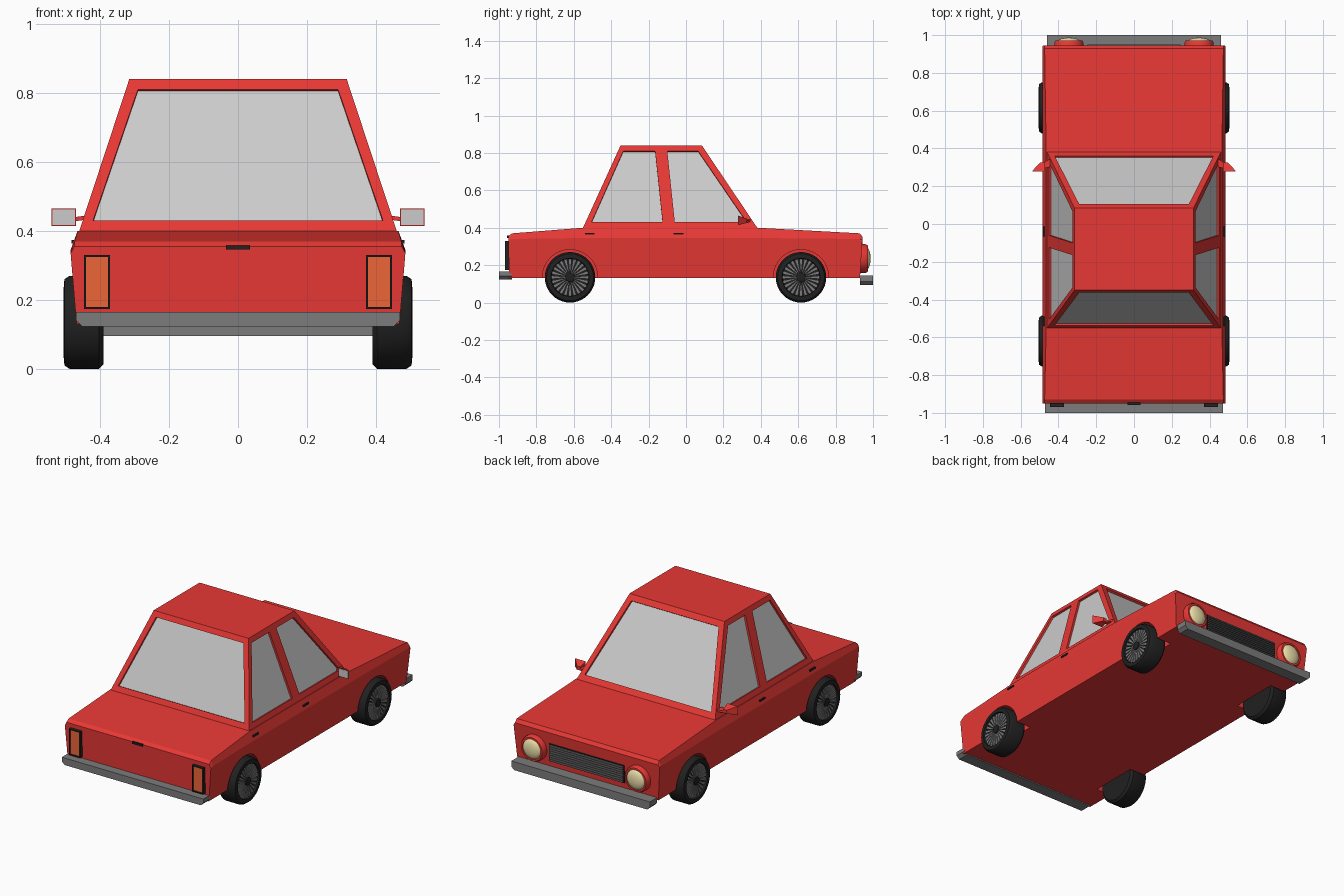
import bpy, bmesh
from math import sin, cos, pi
from mathutils import Vector as V

if "Cube" in bpy.data.objects:
    bpy.data.objects.remove(bpy.data.objects["Cube"])


def material(name, rgb):
    m = bpy.data.materials.new(name)
    m.diffuse_color = (*rgb, 1)
    m.use_nodes = True
    m.node_tree.nodes["Principled BSDF"].inputs["Base Color"].default_value = m.diffuse_color
    return m


RED = material("red_paint", (0.8, 0.04, 0.035))
BLACK = material("black_rubber", (0.015, 0.015, 0.015))
CREAM = material("lamp_lens", (0.85, 0.75, 0.4))
ORANGE = material("tail_lens", (0.85, 0.13, 0.04))
GREY = material("bumper_grey", (0.2, 0.2, 0.2))


def finish(bm, name, mat=None, smooth=False):
    bmesh.ops.remove_doubles(bm, verts=bm.verts, dist=1e-5)
    bmesh.ops.recalc_face_normals(bm, faces=bm.faces)
    me = bpy.data.meshes.new(name)
    bm.to_mesh(me)
    bm.free()
    ob = bpy.data.objects.new(name, me)
    bpy.context.collection.objects.link(ob)
    if mat:
        me.materials.append(mat)
    if smooth:
        bpy.ops.object.select_all(action='DESELECT')
        ob.select_set(True)
        bpy.context.view_layer.objects.active = ob
        bpy.ops.object.shade_smooth_by_angle(angle=0.6)
    return ob


def add_loft(bm, loops, caps=True):
    rings = [[bm.verts.new(p) for p in lp] for lp in loops]
    n = len(rings[0])
    for a, b in zip(rings, rings[1:]):
        for i in range(n):
            bm.faces.new((a[i], a[(i + 1) % n], b[(i + 1) % n], b[i]))
    if caps:
        bm.faces.new(rings[0])
        bm.faces.new(rings[-1])


def loft(name, loops, mat=None):
    bm = bmesh.new()
    add_loft(bm, loops)
    return finish(bm, name, mat)


def prism(name, pts, vec, mat=None):
    pts = [V(p) for p in pts]
    return loft(name, [pts, [p + V(vec) for p in pts]], mat)


def box(name, x, y, z, mat=None):
    return prism(name, [(x[0], y[0], z[0]), (x[1], y[0], z[0]), (x[1], y[0], z[1]),
                        (x[0], y[0], z[1])], (0, y[1] - y[0], 0), mat)


def lathe(name, profile, centre, axis, mat, n=40):
    """Revolve (distance, radius) pairs about a horizontal axis."""
    u, w = V(axis), V((0, 0, 1))
    v = w.cross(u)
    bm = bmesh.new()
    add_loft(bm, [[V(centre) + u * d + (v * cos(2 * pi * i / n) + w * sin(2 * pi * i / n)) * max(r, 1e-6)
                   for i in range(n)] for d, r in profile], caps=False)
    return finish(bm, name, mat, True)


def cut(ob, cutter):
    cutter.hide_render = True
    mod = ob.modifiers.new("cut", 'BOOLEAN')
    mod.object, mod.operation, mod.solver = cutter, 'DIFFERENCE', 'EXACT'
    bpy.context.view_layer.objects.active = ob
    bpy.ops.object.modifier_apply(modifier=mod.name)
    bpy.data.objects.remove(cutter)


# Lower body: cross-sections along y (y bottom, y belt, z belt, y top, z top, top half width)
def section(yb, ym, zm, yt, zt, xt):
    half = [(0.468, yb, 0.13), (0.485, ym, zm), (xt, yt, zt)]
    return half + [(-x, y, z) for x, y, z in reversed(half)]


body = loft("body", [section(-0.945, -0.95, 0.335, -0.95, 0.355, 0.474),
                     section(-0.93, -0.93, 0.34, -0.93, 0.37, 0.473),
                     section(-0.55, -0.55, 0.345, -0.55, 0.40, 0.465),
                     section(0.38, 0.38, 0.345, 0.38, 0.40, 0.465),
                     section(0.915, 0.93, 0.34, 0.93, 0.37, 0.473),
                     section(0.93, 0.943, 0.335, 0.945, 0.35, 0.474)], RED)

# Cabin
cabin = loft("cabin", [[(-x, y0, z), (x, y0, z), (x, y1, z), (-x, y1, z)] for x, y0, y1, z in
                       ((0.461, -0.552, 0.383, 0.397), (0.315, -0.35, 0.085, 0.84))], RED)


# Recessed windows
def window(name, pts):
    pts = [V(p) for p in pts]
    n = (pts[1] - pts[0]).cross(pts[2] - pts[0]).normalized()
    if n.dot(pts[0] - V((0, -0.1, 0.4))) < 0:
        n = -n
    cut(cabin, prism("window_cutter", [p - n * 0.015 for p in pts], n * 0.04))
    prism(name, [p - n * 0.018 for p in pts], n * 0.006)


def side_x(z):
    return 0.46 - (z - 0.40) * 0.145 / 0.44


def rear_y(z):
    return -0.552 + (z - 0.397) * 0.202 / 0.443


def front_y(z):
    return 0.383 - (z - 0.397) * 0.298 / 0.443


for name, f in (("rear_window", rear_y), ("windshield", front_y)):
    window(name, [(-0.42, f(0.43), 0.43), (0.42, f(0.43), 0.43), (0.29, f(0.81), 0.81), (-0.29, f(0.81), 0.81)])
for s in (1, -1):
    for name, ys in (("rear_side_window", (-0.505, -0.125, -0.165, -0.335)),
                     ("front_side_window", (-0.06, 0.325, 0.065, -0.10))):
        window(name, [(s * side_x(z), y, z) for y, z in zip(ys, (0.43, 0.43, 0.81, 0.81))])

# Wheels with wire spokes in round arches
for s in (1, -1):
    for y in (-0.62, 0.615):
        c = V((0, y, 0.135))
        cut(body, lathe("arch_cutter", [(0.37, 0), (0.37, 0.148), (0.6, 0.148), (0.6, 0)], c, (s, 0, 0), RED))
        lathe("tire", [(0.39, 0), (0.39, 0.122), (0.403, 0.135), (0.488, 0.135), (0.503, 0.125),
                       (0.505, 0.102), (0.485, 0.098), (0.485, 0)], c, (s, 0, 0), BLACK)
        lathe("hub", [(0.484, 0.026), (0.503, 0.024), (0.506, 0)], c, (s, 0, 0), BLACK, 16)
        bm = bmesh.new()
        for k in range(24):
            a = 2 * pi * k / 24
            r, t = V((0, cos(a), sin(a))), V((0, -sin(a), cos(a)))
            add_loft(bm, [[c + r * d + t * w + V((s * x, 0, 0)) for w, x in
                           ((-h, 0.484), (h, 0.484), (h, 0.496), (-h, 0.496))]
                          for d, h in ((0.022, 0.0022), (0.099, 0.009))])
        finish(bm, "wheel_spokes", GREY)

# Bumpers
for name, y, w, z0, z1 in (("rear_bumper", -1.0, 0.47, 0.123, 0.165), ("front_bumper", 0.93, 0.46, 0.095, 0.145)):
    prism(name, [(-w, y, z1), (-w, y, z0 + 0.018), (-w + 0.018, y, z0),
                 (w - 0.018, y, z0), (w, y, z0 + 0.018), (w, y, z1)], (0, 0.07, 0), GREY)

# Grille with slats
box("grille_panel", (-0.25, 0.25), (0.925, 0.944), (0.18, 0.285), BLACK)
for i in range(8):
    z = 0.186 + i * 0.0125
    box("grille_slat", (-0.245, 0.245), (0.94, 0.95), (z, z + 0.006), GREY)

for s in (1, -1):
    # Headlights
    c = (s * 0.345, 0, 0.235)
    lathe("headlight_ring", [(0.925, 0.077), (0.96, 0.077), (0.972, 0.07), (0.972, 0.06), (0.95, 0.058), (0.925, 0.058)],
          c, (0, 1, 0), RED)
    lathe("headlight_lens", [(0.94, 0.061)] + [(0.963 + 0.024 * sin(a), 0.061 * cos(a))
                                              for a in (0, 0.3, 0.6, 0.9, 1.2, pi / 2)], c, (0, 1, 0), CREAM)

    # Tail lights
    x0, x1 = sorted((s * 0.371, s * 0.446))
    frame = box("tail_light_frame", (x0, x1), (-0.968, -0.94), (0.173, 0.33), BLACK)
    cut(frame, box("frame_cutter", (x0 + 0.006, x1 - 0.006), (-1, -0.959), (0.179, 0.324)))
    box("tail_light_lens", (x0 + 0.005, x1 - 0.005), (-0.962, -0.945), (0.178, 0.325), ORANGE)

    # Door handles
    for y in (-0.515, -0.04):
        x0, x1 = sorted((s * 0.465, s * 0.483))
        box("door_handle", (x0, x1), (y - 0.026, y + 0.026), (0.363, 0.373), BLACK)

    # Door mirror: tapered housing, glass and arm
    def rect(xa, xb, y, za, zb):
        return [(s * xa, y, za), (s * xb, y, za), (s * xb, y, zb), (s * xa, y, zb)]
    loft("mirror_housing", [rect(0.47, 0.54, 0.28, 0.414, 0.465), rect(0.475, 0.497, 0.325, 0.426, 0.448)], RED)
    prism("mirror_glass", rect(0.473, 0.537, 0.278, 0.417, 0.462), (0, 0.006, 0))
    prism("mirror_arm", [(s * 0.445, 0.30, 0.432), (s * 0.445, 0.345, 0.432), (s * 0.485, 0.32, 0.426),
                         (s * 0.485, 0.295, 0.426)], (0, 0, 0.012), RED)

# Trunk handle
box("trunk_handle", (-0.035, 0.035), (-0.957, -0.935), (0.346, 0.358), BLACK)
